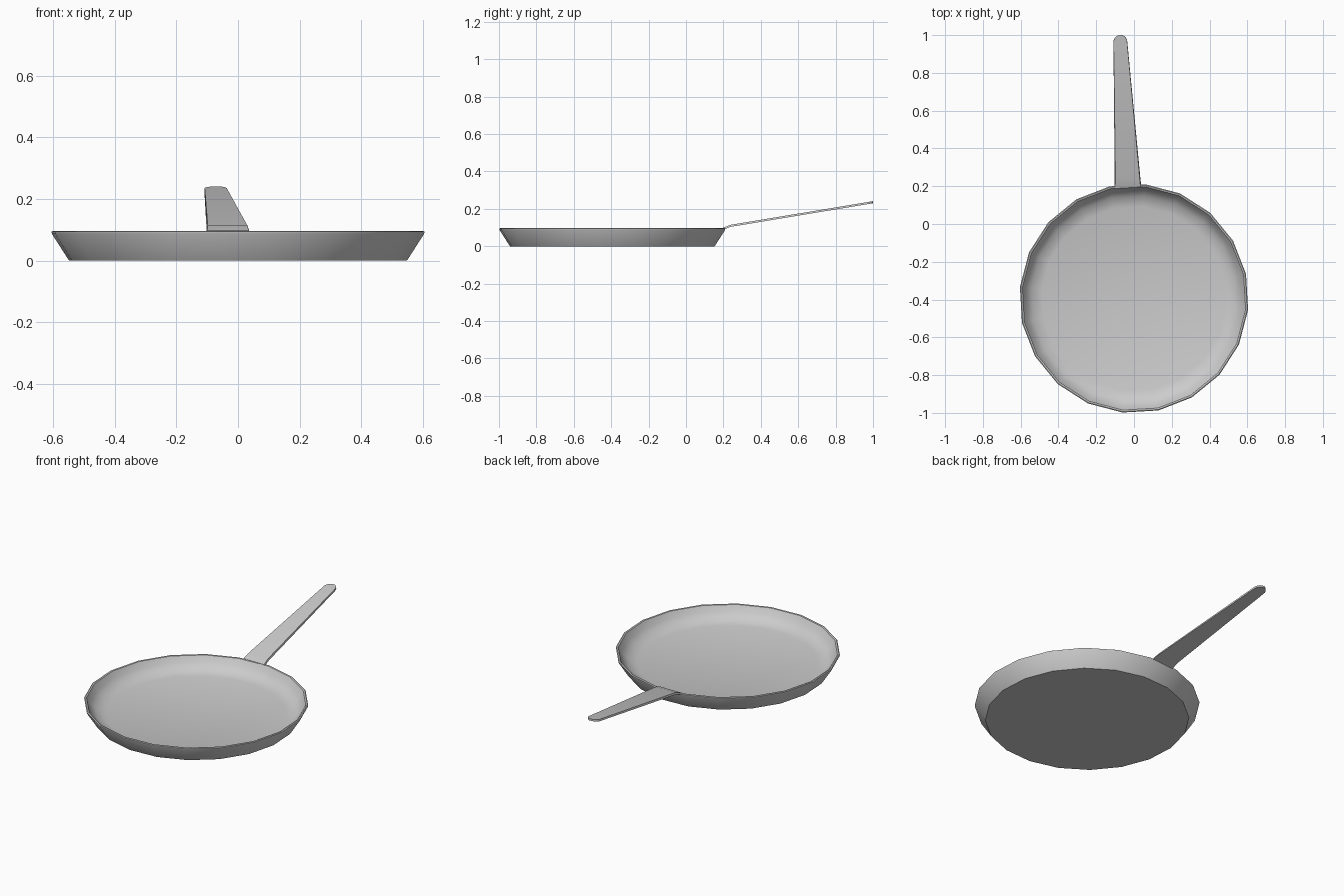
import bpy, bmesh, math

if "Cube" in bpy.data.objects:
    bpy.data.objects.remove(bpy.data.objects["Cube"])

CY = -0.394      # pan centre in y
SIDES = 20
START = math.radians(12.3)


def loft(name, rings, smooth=None):
    """Skin a list of equal-length point rings and cap both ends."""
    bm = bmesh.new()
    vr = [[bm.verts.new(p) for p in r] for r in rings]
    n = len(rings[0])
    for a, b in zip(vr, vr[1:]):
        for i in range(n):
            j = (i + 1) % n
            bm.faces.new((a[i], a[j], b[j], b[i]))
    bm.faces.new(vr[0][::-1])
    bm.faces.new(vr[-1])
    bmesh.ops.recalc_face_normals(bm, faces=bm.faces)
    me = bpy.data.meshes.new(name)
    bm.to_mesh(me)
    bm.free()
    ob = bpy.data.objects.new(name, me)
    bpy.context.collection.objects.link(ob)
    if smooth:
        bpy.context.view_layer.objects.active = ob
        ob.select_set(True)
        bpy.ops.object.shade_smooth_by_angle(angle=math.radians(smooth))
        ob.select_set(False)
    return ob


def circle(r, z):
    steps = [START + 2 * math.pi * i / SIDES for i in range(SIDES)]
    return [(r * math.cos(a), CY + r * math.sin(a), z) for a in steps]


# Pan body: outer base, wall, rim, then curved inside down to the cooking floor
profile = [(0.55, 0.0), (0.606, 0.087), (0.607, 0.094), (0.602, 0.097), (0.594, 0.095),
           (0.575, 0.062), (0.545, 0.033), (0.49, 0.018)]
loft("pan_body", [circle(r, z) for r, z in profile], 40)

# Handle: thin plate, kinked at the rim, tapering to a rounded tip
# stations: y, left x, right x, top z
stations = [(0.195, -0.100, 0.035, 0.098), (0.24, -0.098, 0.030, 0.115),
            (0.97, -0.108, -0.037, 0.236), (0.985, -0.101, -0.043, 0.2385),
            (0.995, -0.091, -0.053, 0.240), (1.0, -0.080, -0.064, 0.241)]
T, FLARE = 0.011, 0.004
rings = []
for y, xl, xr, z in stations:
    f = FLARE if y < 0.9 else 0.001
    rings.append([(xl, y, z), (xr, y, z), (xr + f, y, z - T), (xl - f, y, z - T)])
loft("handle", rings, 30)
